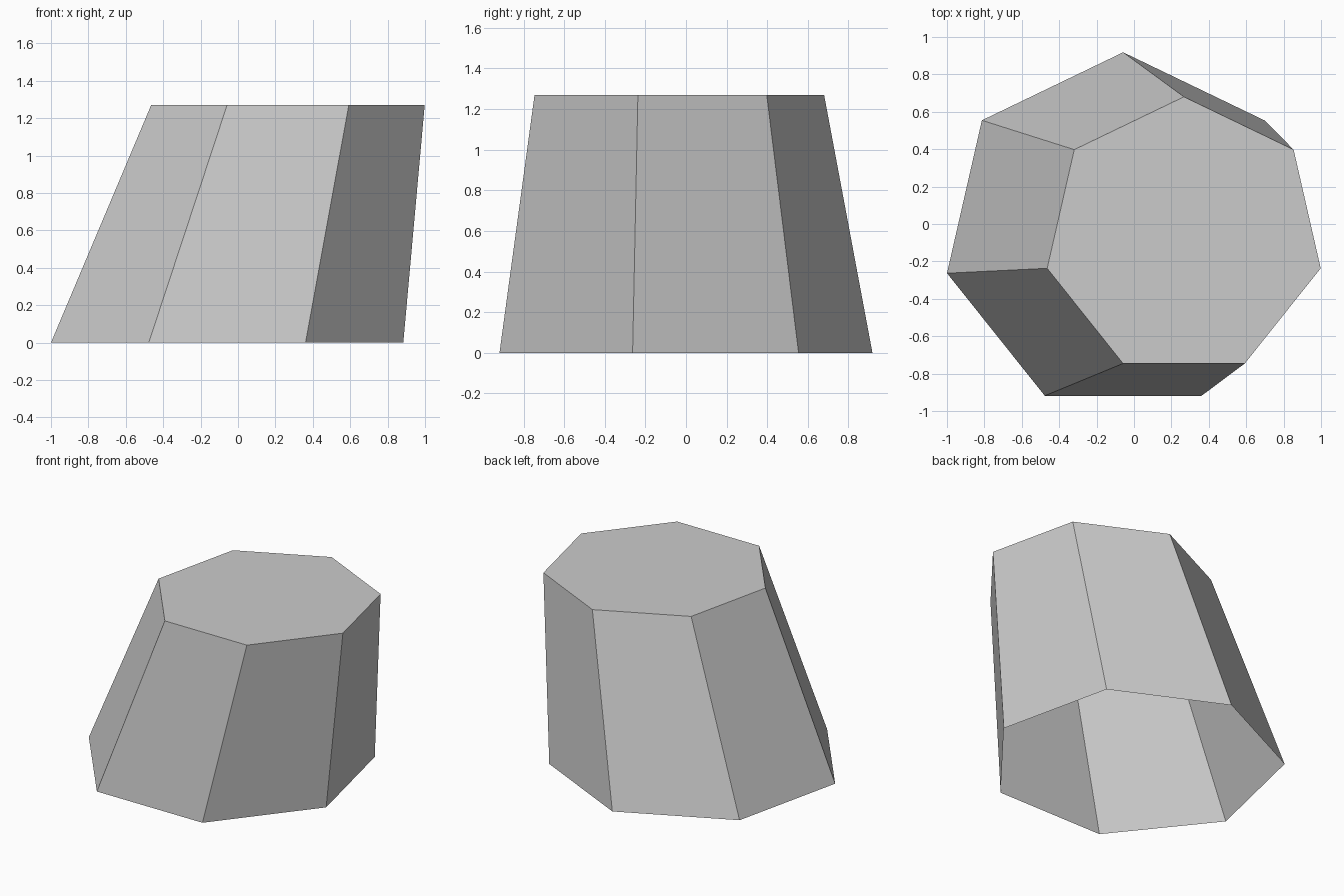
import bpy
import bmesh
from math import cos, sin, pi
from mathutils import Vector

cube = bpy.data.objects.get("Cube")
if cube:
    bpy.data.objects.remove(cube, do_unlink=True)

SIDES = 7

# Plain grey surface
grey = bpy.data.materials.new("plain_grey")
grey.use_nodes = True
colour = (0.6, 0.6, 0.6, 1)
grey.diffuse_color = colour
grey.node_tree.nodes["Principled BSDF"].inputs["Base Color"].default_value = colour


def ring(bm, centre, radius):
    """Regular polygon of vertices with one corner pointing to the back."""
    return [bm.verts.new(Vector(centre) + radius * Vector((sin(a), cos(a), 0)))
            for a in (-2 * pi * i / SIDES for i in range(SIDES))]


# Leaning seven-sided shell, closed on top and open underneath
bm = bmesh.new()
base = ring(bm, (-0.058, -0.048, 0), 0.966)
top = ring(bm, (0.267, -0.07, 1.27), 0.75)
for i in range(SIDES):
    j = (i + 1) % SIDES
    bm.faces.new((base[i], base[j], top[j], top[i]))
bm.faces.new(top)

mesh = bpy.data.meshes.new("leaning_shell")
bm.to_mesh(mesh)
bm.free()
mesh.materials.append(grey)
shell = bpy.data.objects.new("leaning_shell", mesh)
bpy.context.collection.objects.link(shell)
